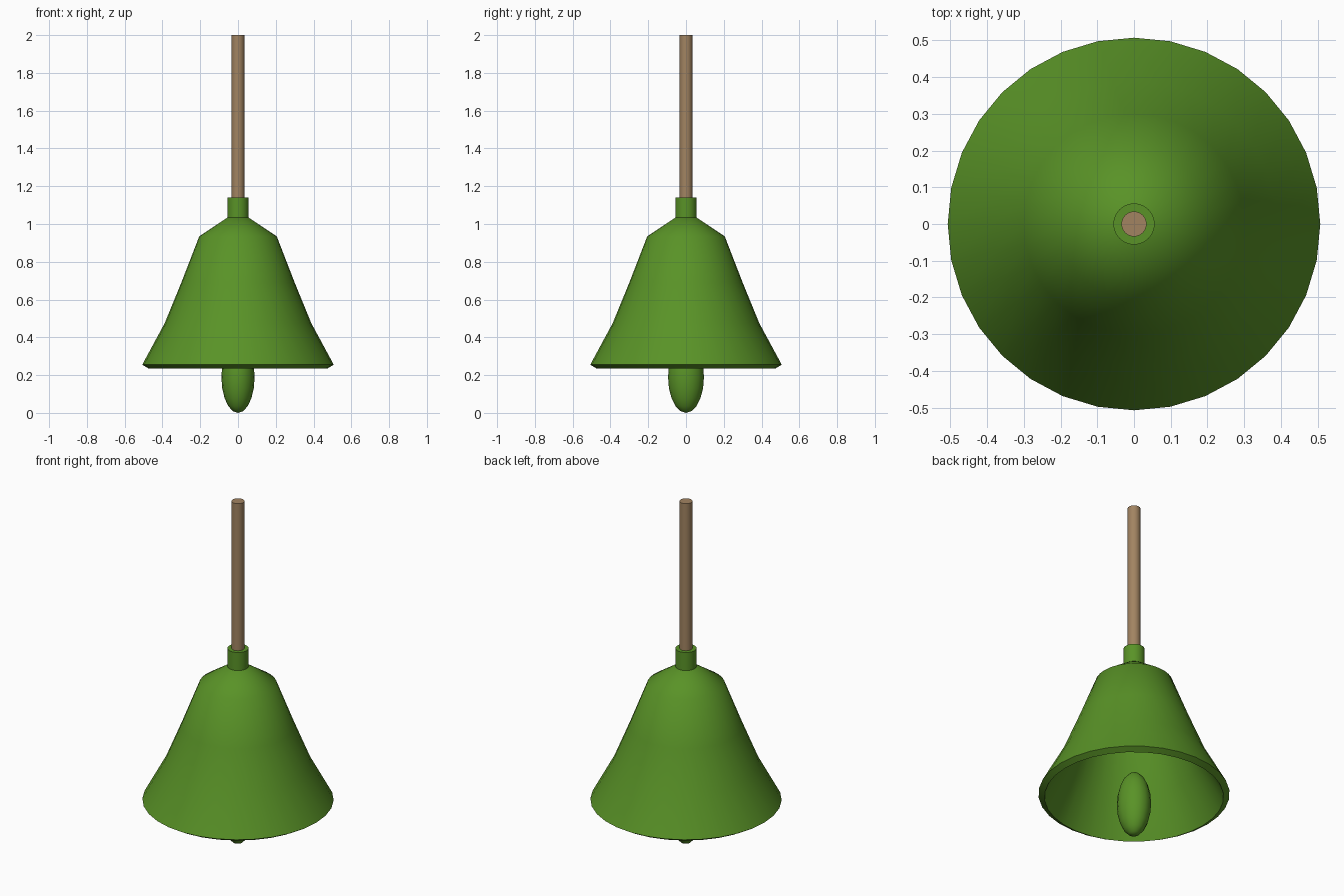
import bpy, bmesh, math

if "Cube" in bpy.data.objects:
    bpy.data.objects.remove(bpy.data.objects["Cube"])

def material(name, color):
    m = bpy.data.materials.new(name)
    m.diffuse_color = color
    m.use_nodes = True
    m.node_tree.nodes["Principled BSDF"].inputs["Base Color"].default_value = m.diffuse_color
    return m

green = material("green_enamel", (0.10, 0.29, 0.02, 1))
wood = material("wood", (0.36, 0.23, 0.12, 1))

def lathe(name, profile, sides, mat):
    """Revolve an (r, z) profile around z; r = 0 becomes a pole."""
    bm = bmesh.new()
    rings = []
    for r, z in profile:
        if r == 0:
            rings.append([bm.verts.new((0, 0, z))] * sides)
        else:
            rings.append([bm.verts.new((r * math.cos(2 * math.pi * i / sides),
                                        r * math.sin(2 * math.pi * i / sides), z))
                          for i in range(sides)])
    for a, b in zip(rings, rings[1:]):
        for i in range(sides):
            j = (i + 1) % sides
            quad = list(dict.fromkeys((a[i], a[j], b[j], b[i])))
            bm.faces.new(quad)
    bmesh.ops.recalc_face_normals(bm, faces=bm.faces)
    me = bpy.data.meshes.new(name)
    bm.to_mesh(me)
    bm.free()
    me.materials.append(mat)
    ob = bpy.data.objects.new(name, me)
    bpy.context.collection.objects.link(ob)
    bpy.ops.object.select_all(action='DESELECT')
    ob.select_set(True)
    bpy.context.view_layer.objects.active = ob
    bpy.ops.object.shade_smooth_by_angle(angle=math.radians(40))
    return ob

# Hollow bell: outer wall down to the lip, then back up the inside
lathe("bell_body", [(0, 1.035), (0.055, 1.035), (0.205, 0.935), (0.30, 0.69),
                    (0.388, 0.475), (0.507, 0.255), (0.475, 0.236),
                    (0.355, 0.46), (0.27, 0.68), (0.18, 0.913),
                    (0.045, 1.0), (0, 1.0)], 32, green)

# Collar holding the handle
lathe("collar", [(0, 1.02), (0.056, 1.02), (0.056, 1.14), (0, 1.14)], 32, green)

# Wooden handle
lathe("handle", [(0, 1.04), (0.034, 1.04), (0.034, 2.0), (0, 2.0)], 32, wood)

# Egg-shaped clapper
steps = 10
arc = [(math.sin(math.pi * k / steps) if 0 < k < steps else 0,
        -math.cos(math.pi * k / steps)) for k in range(steps + 1)]
clapper = lathe("clapper", arc, 16, green)
clapper.scale = (0.088, 0.095, 0.19)
clapper.location = (0, 0, 0.19)
